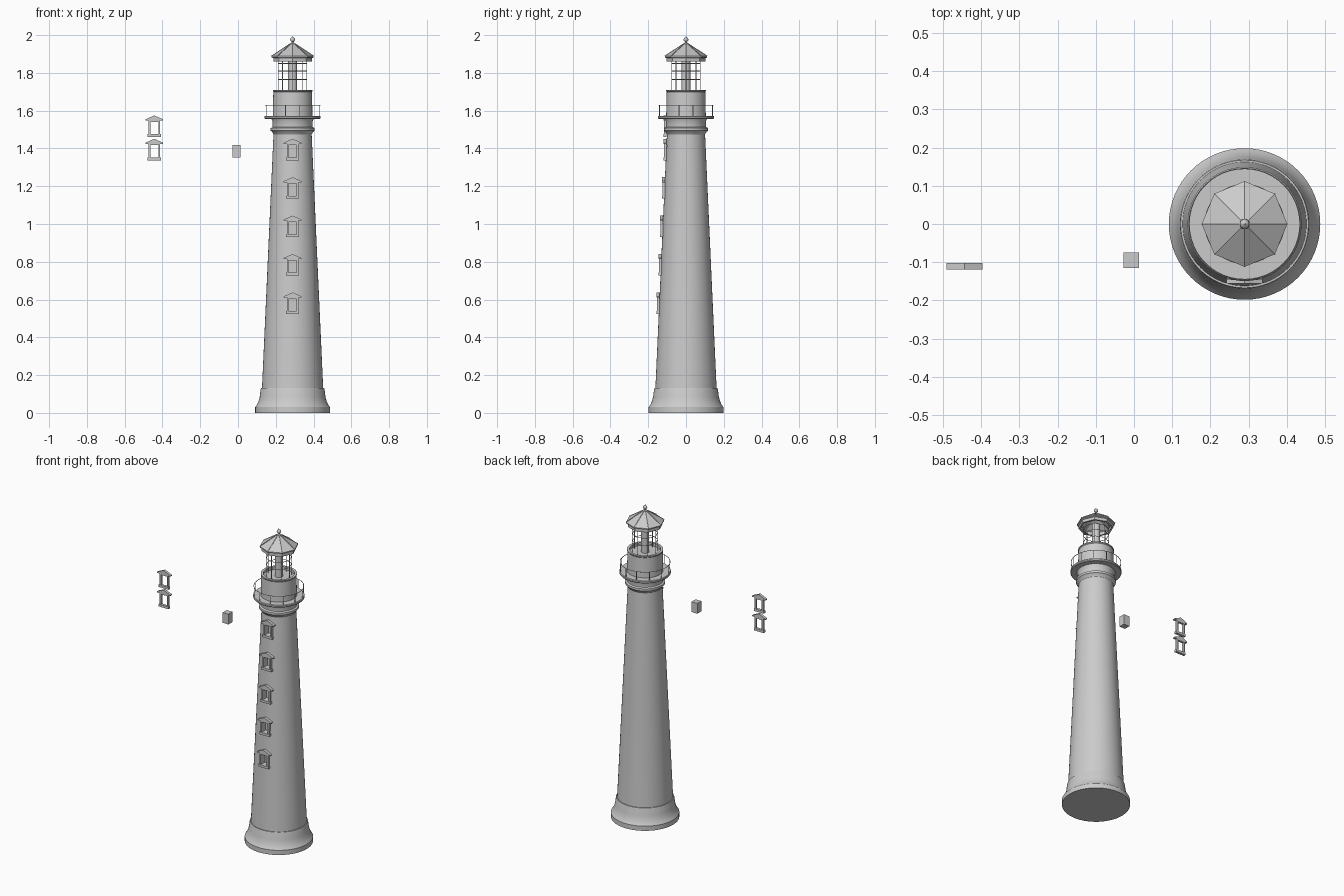
import bpy, bmesh
from math import sin, cos, pi, radians
from mathutils import Vector

if "Cube" in bpy.data.objects:
    bpy.data.objects.remove(bpy.data.objects["Cube"])

CX = 0.289  # tower axis


def finish(name, bm, smooth=False):
    bmesh.ops.recalc_face_normals(bm, faces=bm.faces)
    me = bpy.data.meshes.new(name)
    bm.to_mesh(me)
    bm.free()
    ob = bpy.data.objects.new(name, me)
    bpy.context.collection.objects.link(ob)
    if smooth:
        shade(ob)
    return ob


def activate(ob):
    bpy.ops.object.select_all(action='DESELECT')
    ob.select_set(True)
    bpy.context.view_layer.objects.active = ob


def shade(ob):
    activate(ob)
    bpy.ops.object.shade_smooth_by_angle(angle=radians(30))


def lathe(name, profile, n=64, smooth=True):
    """Revolve (radius, z) points about the tower axis."""
    bm = bmesh.new()
    rings = []
    for r, z in profile:
        if r == 0:
            rings.append([bm.verts.new((CX, 0, z))] * n)
        else:
            rings.append([bm.verts.new((CX + r * cos(2 * pi * i / n), r * sin(2 * pi * i / n), z))
                          for i in range(n)])
    for a, b in zip(rings, rings[1:]):
        for i in range(n):
            j = (i + 1) % n
            vs = list(dict.fromkeys((a[i], a[j], b[j], b[i])))
            if len(vs) > 2:
                bm.faces.new(vs)
    return finish(name, bm, smooth)


def prism(bm, pts, y0, y1):
    """Extrude an x-z outline from y0 to y1."""
    a = [bm.verts.new((x, y0, z)) for x, z in pts]
    b = [bm.verts.new((x, y1, z)) for x, z in pts]
    bm.faces.new(a)
    bm.faces.new(b[::-1])
    for i in range(len(a)):
        j = (i + 1) % len(a)
        bm.faces.new((a[i], b[i], b[j], a[j]))


def box(bm, x0, x1, y0, y1, z0, z1):
    prism(bm, [(x0, z0), (x1, z0), (x1, z1), (x0, z1)], y0, y1)


def rod(bm, p, q, r, n=6):
    p, q = Vector(p), Vector(q)
    d = q - p
    geo = bmesh.ops.create_cone(bm, cap_ends=True, segments=n, radius1=r, radius2=r, depth=d.length)
    rot = d.to_track_quat('Z', 'Y')
    for v in geo['verts']:
        v.co = rot @ v.co + (p + q) / 2


def polar(r, i, n, z):
    return (CX + r * cos(2 * pi * i / n), r * sin(2 * pi * i / n), z)


def window(name, x, front, z):
    """Framed window with sill and pediment."""
    bm = bmesh.new()
    back = front + 0.017
    for s in (-1, 1):
        box(bm, x + s * 0.021, x + s * 0.03, front + 0.003, back, z + 0.015, z + 0.09)
    box(bm, x - 0.035, x + 0.035, front, back, z, z + 0.015)
    box(bm, x - 0.03, x + 0.03, front + 0.003, back, z + 0.08, z + 0.09)
    prism(bm, [(x - 0.047, z + 0.087), (x + 0.047, z + 0.087), (x + 0.047, z + 0.093),
               (x, z + 0.114), (x - 0.047, z + 0.093)], front, back)
    finish(name, bm)


# Tower shaft with flared foot and collar
tower = lathe("tower", [
    (0, 0), (0.198, 0), (0.198, 0.03), (0.19, 0.041), (0.181, 0.06), (0.174, 0.085),
    (0.169, 0.125), (0.167, 0.131), (0.162, 0.131), (0.101, 1.475), (0.109, 1.488), (0.116, 1.494),
    (0.116, 1.508), (0.106, 1.513), (0.106, 1.545), (0.112, 1.557), (0, 1.557)], smooth=False)

# Windows up the front, with recesses cut in the wall
cut = bmesh.new()
for i in range(5):
    z, front = 1.337 - 0.2033 * i, -0.119 - 0.0093 * i
    window(f"window_{i + 1}", CX, front, z)
    box(cut, CX - 0.021, CX + 0.021, front - 0.02, front + 0.044, z + 0.014, z + 0.08)
cutter = finish("window_cutter", cut)
cutter.hide_render = True
mod = tower.modifiers.new("recesses", 'BOOLEAN')
mod.operation = 'DIFFERENCE'
mod.solver = 'EXACT'
mod.object = cutter
activate(tower)
bpy.ops.object.modifier_apply(modifier=mod.name)
bpy.data.objects.remove(cutter)
shade(tower)

# Spare windows and block standing beside the tower
window("spare_window_upper", -0.443, -0.119, 1.461)
window("spare_window_lower", -0.443, -0.119, 1.337)
bm = bmesh.new()
box(bm, -0.028, 0.013, -0.115, -0.075, 1.351, 1.417)
finish("spare_block", bm)

# Gallery deck and watch room with raised rim
lathe("gallery_deck", [(0, 1.557), (0.146, 1.557), (0.149, 1.561), (0.149, 1.569),
                       (0.146, 1.573), (0, 1.573)])
lathe("watch_room", [(0, 1.57), (0.105, 1.57), (0.102, 1.70), (0.105, 1.704), (0.105, 1.71),
                     (0.09, 1.71), (0.09, 1.692), (0, 1.692)])

# Gallery railing
bm = bmesh.new()
N = 12
for i in range(N):
    rod(bm, polar(0.145, i + 0.5, N, 1.57), polar(0.145, i + 0.5, N, 1.628), 0.0018)
for i in range(48):
    rod(bm, polar(0.145, i, 48, 1.628), polar(0.145, i + 1, 48, 1.628), 0.0018)
finish("gallery_railing", bm)

# Lantern cage
bm = bmesh.new()
for i in range(8):
    rod(bm, polar(0.075, i, 8, 1.69), polar(0.075, i, 8, 1.875), 0.002)
    for z in (1.765, 1.81, 1.85):
        rod(bm, polar(0.075, i, 8, z), polar(0.075, i + 1, 8, z), 0.0018)
finish("lantern_cage", bm)

# Lamp in the lantern
lathe("lamp", [(0, 1.69), (0.024, 1.69), (0.024, 1.88), (0, 1.88)], n=16)

# Eight-sided roof, open underneath, with ridge ribs
lathe("roof", [(0.09, 1.86), (0.102, 1.86), (0.102, 1.878), (0.112, 1.882), (0.112, 1.889),
               (0.014, 1.953), (0, 1.953), (0, 1.938), (0.09, 1.88), (0.09, 1.86)], n=8, smooth=False)
bm = bmesh.new()
for i in range(8):
    rod(bm, polar(0.112, i, 8, 1.889), polar(0.012, i, 8, 1.955), 0.002)
finish("roof_ribs", bm)

# Finial: neck, ball and tip
ball = [(0.0125 * cos(radians(a)), 1.976 + 0.0125 * sin(radians(a))) for a in range(-60, 75, 15)]
lathe("finial", [(0, 1.948), (0.014, 1.948), (0.013, 1.956), (0.006, 1.96)] + ball +
      [(0.002, 1.99), (0, 2.0)], n=24)
